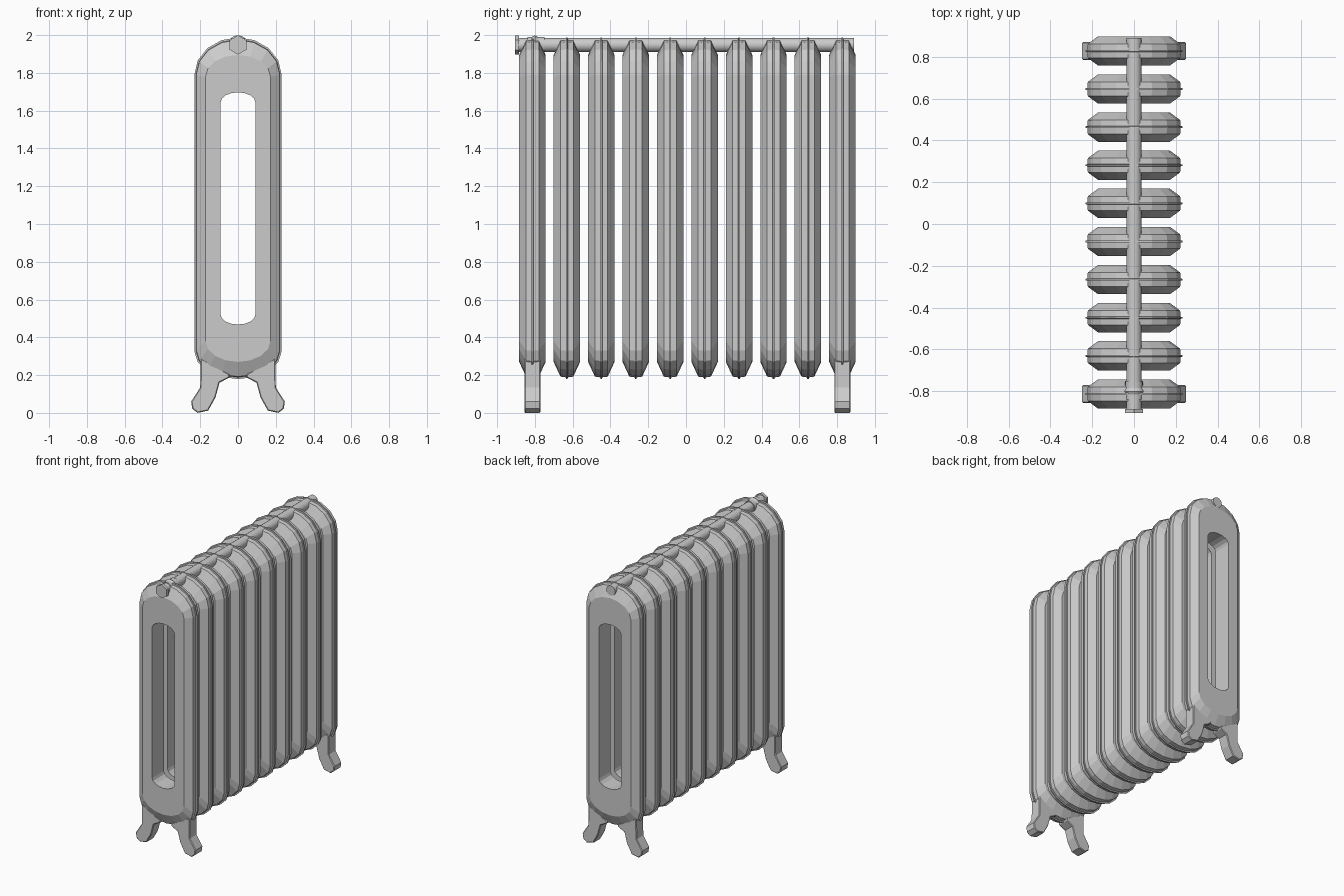
import bpy, bmesh, math
from mathutils import Matrix

if "Cube" in bpy.data.objects:
    bpy.data.objects.remove(bpy.data.objects["Cube"])

FIRST, LAST, COUNT = -0.813, 0.828, 10
PIPE_Z = 1.948


def add_object(name, bm):
    bmesh.ops.recalc_face_normals(bm, faces=bm.faces)
    mesh = bpy.data.meshes.new(name)
    bm.to_mesh(mesh)
    bm.free()
    ob = bpy.data.objects.new(name, mesh)
    bpy.context.collection.objects.link(ob)
    return ob


def copies(ob, ys):
    ob.location.y = ys[0]
    for y in ys[1:]:
        dup = ob.copy()
        dup.location.y = y
        bpy.context.collection.objects.link(dup)


def stadium(w, bottom, low, high, top, n=8):
    """Tall loop with elliptical ends: straight sides run from low to high."""
    pts = []
    for i in range(n + 1):
        a = math.pi * i / n
        pts.append((w * math.cos(a), high + (top - high) * math.sin(a)))
    for i in range(n + 1):
        a = math.pi * i / n
        pts.append((-w * math.cos(a), low - (low - bottom) * math.sin(a)))
    return pts


# Radiator section: loops from the hole, over the face and chamfer, to the centre seam
half = [
    (0.070, (0.092, 0.468, 0.52, 1.645, 1.697)),
    (0.070, (0.172, 0.270, 0.38, 1.780, 1.895)),
    (0.034, (0.221, 0.192, 0.33, 1.790, 1.975)),
    (0.005, (0.223, 0.188, 0.33, 1.790, 1.978)),
    (0.004, (0.231, 0.179, 0.325, 1.790, 1.988)),
]
loops = [(-y, p) for y, p in half] + [(y, p) for y, p in reversed(half)]
bm = bmesh.new()
rings = [[bm.verts.new((x, y, z)) for x, z in stadium(*p)] for y, p in loops]
for k, ring in enumerate(rings):
    nxt = rings[(k + 1) % len(rings)]
    for i in range(len(ring)):
        j = (i + 1) % len(ring)
        bm.faces.new((ring[i], ring[j], nxt[j], nxt[i]))
step = (LAST - FIRST) / (COUNT - 1)
copies(add_object("radiator_section", bm), [FIRST + step * i for i in range(COUNT)])

# Splayed feet under the end sections, mirrored across x
outline = [(0.198, 0.29), (0.200, 0.135), (0.248, 0.06), (0.242, 0.022),
           (0.214, 0.0), (0.158, 0.012), (0.119, 0.082), (0.098, 0.160),
           (0.045, 0.187), (0.045, 0.205)]
bm = bmesh.new()
face = bm.faces.new([bm.verts.new((x, -0.043, z)) for x, z in outline])
ext = bmesh.ops.extrude_face_region(bm, geom=[face])
bmesh.ops.translate(bm, vec=(0, 0.086, 0),
                    verts=[v for v in ext["geom"] if isinstance(v, bmesh.types.BMVert)])
bmesh.ops.mirror(bm, geom=bm.verts[:] + bm.edges[:] + bm.faces[:],
                 axis='X', merge_dist=0.0001)
feet = add_object("feet_pair", bm)
bev = feet.modifiers.new("soft_edges", 'BEVEL')
bev.width, bev.segments, bev.limit_method = 0.005, 1, 'ANGLE'
bev.angle_limit = math.radians(60)
copies(feet, [FIRST, LAST])


# Round and hexagonal parts along the top pipe
def rod(name, y0, y1, r0, r1=None, sides=16):
    bm = bmesh.new()
    bmesh.ops.create_cone(bm, cap_ends=True, segments=sides, radius1=r0,
                          radius2=r0 if r1 is None else r1, depth=y1 - y0,
                          matrix=Matrix.Translation((0, (y0 + y1) / 2, PIPE_Z))
                          @ Matrix.Rotation(-math.pi / 2, 4, 'X'))
    ob = add_object(name, bm)
    if sides > 6:
        ob.data.shade_smooth()
        ob.data.set_sharp_from_angle(angle=math.radians(35))
    return ob


rod("top_pipe", -0.89, 0.89, 0.037)
rod("valve_collar", -0.84, -0.75, 0.043)
rod("valve_ring_front", -0.815, -0.80, 0.043, 0.051)
rod("valve_ring_back", -0.80, -0.785, 0.051, 0.043)
rod("hex_plug", -0.905, -0.885, 0.051, sides=6)
